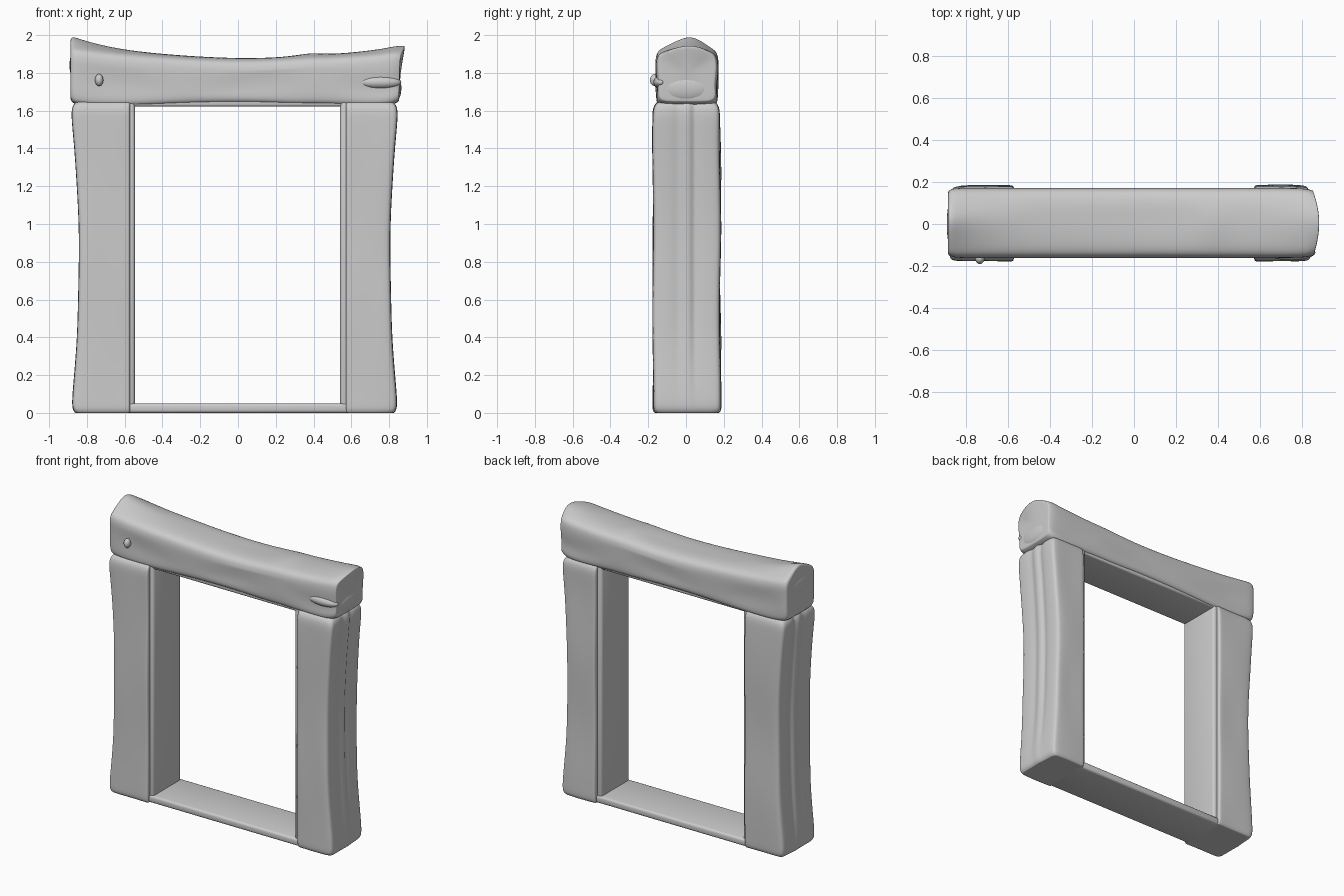
import bpy, bmesh, math
from mathutils import Vector

cube = bpy.data.objects.get("Cube")
if cube:
    bpy.data.objects.remove(cube)

stone = bpy.data.materials.new("grey stone")
stone.use_nodes = True
GREY = (0.6, 0.6, 0.6, 1)
stone.diffuse_color = GREY
stone.node_tree.nodes["Principled BSDF"].inputs["Base Color"].default_value = GREY


def finish(name, bm, levels=2):
    bmesh.ops.recalc_face_normals(bm, faces=bm.faces)
    mesh = bpy.data.meshes.new(name)
    bm.to_mesh(mesh)
    bm.free()
    mesh.materials.append(stone)
    obj = bpy.data.objects.new(name, mesh)
    bpy.context.collection.objects.link(obj)
    for p in mesh.polygons:
        p.use_smooth = True
    if levels:
        mod = obj.modifiers.new("soften", 'SUBSURF')
        mod.levels = mod.render_levels = levels
    return obj


def loft(name, rings):
    """Skin a list of equal-length closed rings and cap both ends."""
    bm = bmesh.new()
    loops = [[bm.verts.new(p) for p in ring] for ring in rings]
    n = len(loops[0])
    for a, b in zip(loops, loops[1:]):
        for i in range(n):
            j = (i + 1) % n
            bm.faces.new((a[i], a[j], b[j], b[i]))
    # inset caps keep the ends flat
    for loop in (loops[0], loops[-1]):
        cap = bm.faces.new(loop)
        bmesh.ops.inset_individual(bm, faces=[cap], thickness=0.012)
    return finish(name, bm)


def lerp_table(table, t):
    for (t0, *a), (t1, *b) in zip(table, table[1:]):
        if t <= t1:
            f = max(0, (t - t0) / (t1 - t0))
            return [p + (q - p) * f for p, q in zip(a, b)]
    return table[-1][1:]


# Posts: height, outer x
OUTLINE = [(0, .872), (.05, .88), (.2, .867), (.4, .851), (.8, .842), (1.0, .842),
           (1.2, .853), (1.4, .866), (1.55, .881), (1.66, .884)]
HEIGHTS = [0, .015, .06, .2, .4, .6, .8, 1.0, 1.2, 1.4, 1.53, 1.6, 1.635, 1.65]


def post(name, side, trim):
    rings = []
    for k, z in enumerate(HEIGHTS):
        out = lerp_table(OUTLINE, z)[0] - trim
        tuck = {0: .012, len(HEIGHTS) - 2: .012, len(HEIGHTS) - 1: .035}.get(k, 0)
        out -= tuck
        wave = .004 * math.sin(z * 7 + side)
        f, b = -.176 + tuck + wave, .182 - tuck + wave
        groove = .02 * min(1, z * 2)
        inner = .572
        ring = [(inner + .006, f), (inner + .03, f), (.7, f - wave), (out - .03, f),
                (out - .004, f + .008), (out, f + .035), (out, -.075),
                (out - groove * .6, -.04), (out, -.01), (out + .002, .02),
                (out - groove, .045), (out - .004, .07), (out - .006, b - .035),
                (out - .012, b - .008), (out - .035, b), (.7, b + wave), (inner + .03, b),
                (inner + .006, b), (inner, b - .01), (inner, b - .035),
                (inner, f + .035), (inner, f + .01)]
        rings.append([(side * x, y, z) for x, y in ring])
    return loft(name, rings)


post("right_post", -1, 0)
post("left_post", 1, .036)

# Lintel: x, underside, shoulder height, crest height, end tuck
LINTEL = [(-.886, 1.66, 1.915, 1.985, .02), (-.878, 1.64, 1.93, 2.002, .006),
          (-.84, 1.63, 1.925, 1.988, 0), (-.76, 1.62, 1.915, 1.96, 0),
          (-.64, 1.62, 1.90, 1.932, 0), (-.5, 1.622, 1.89, 1.91, 0),
          (-.3, 1.632, 1.875, 1.892, 0), (-.1, 1.637, 1.865, 1.88, 0),
          (.1, 1.637, 1.863, 1.876, 0), (.28, 1.63, 1.872, 1.886, 0),
          (.39, 1.63, 1.88, 1.911, 0), (.48, 1.63, 1.88, 1.898, 0),
          (.64, 1.62, 1.89, 1.912, 0), (.77, 1.62, 1.90, 1.93, 0),
          (.83, 1.635, 1.91, 1.945, .004), (.852, 1.65, 1.905, 1.948, .014)]
rings = []
for i, (x, low, shoulder, crest, tuck) in enumerate(LINTEL):
    f, b = -.162 + tuck, .172 - tuck
    mid = (low + shoulder) / 2 + .02 * math.sin(x * 6)
    dent = .012 * (1 + math.sin(x * 9 + 1)) / 2
    last = i == len(LINTEL) - 1
    ring = [(f + .05, low), (f + .012, low + .008), (f + .002, low + .04), (f + dent, mid - .03),
            (f, mid + .05), (f, shoulder - .05), (f + .008, shoulder - .012),
            (f + .04, shoulder + .008), (-.05, (shoulder + crest) / 2 + .008), (.02, crest),
            (.08, (shoulder + crest) / 2 + .008), (b - .04, shoulder + .008),
            (b - .008, shoulder - .012), (b, shoulder - .05), (b, mid + .05),
            (b - dent, mid - .03), (b - .002, low + .04), (b - .012, low + .008),
            (b - .05, low), (.0, low)]
    # the left end bows outward at its crown
    bow = [.035 * (1 - (y / .17) ** 2) * (max(0, z - low) / (crest - low)) if last else 0
           for y, z in ring]
    rings.append([(x + d, y, z) for d, (y, z) in zip(bow, ring)])
loft("lintel", rings)


def slab(name, lo, hi, edge):
    bm = bmesh.new()
    bmesh.ops.create_cube(bm, size=1)
    lo, hi = Vector(lo), Vector(hi)
    for v in bm.verts:
        v.co = Vector((hi[i] if v.co[i] > 0 else lo[i] for i in range(3)))
    bmesh.ops.bevel(bm, geom=bm.edges[:], offset=edge, segments=3, profile=.5, affect='EDGES')
    return finish(name, bm, 0)


# Inner frame: jambs, head and sill
slab("right_jamb", (-.62, -.15, .005), (-.545, .155, 1.66), .018)
slab("left_jamb", (.54, -.15, .005), (.62, .155, 1.66), .018)
slab("head", (-.6, -.145, 1.622), (.6, .15, 1.68), .012)
slab("sill", (-.6, -.158, 0), (.6, .165, .05), .015)


def lump(name, centre, size):
    bm = bmesh.new()
    bmesh.ops.create_uvsphere(bm, u_segments=20, v_segments=12, radius=1)
    for v in bm.verts:
        v.co = Vector(c + p * s for c, p, s in zip(centre, v.co, size))
    return finish(name, bm, 0)


# Weathered knobs on the lintel and its worn ends
lump("front_knob", (-.735, -.165, 1.762), (.022, .026, .032))
lump("front_ridge", (.75, -.135, 1.75), (.115, .038, .035))
lump("left_end_bulge", (.83, 0, 1.72), (.035, .145, .075))
lump("right_end_bulge", (-.86, 0, 1.84), (.032, .15, .08))
